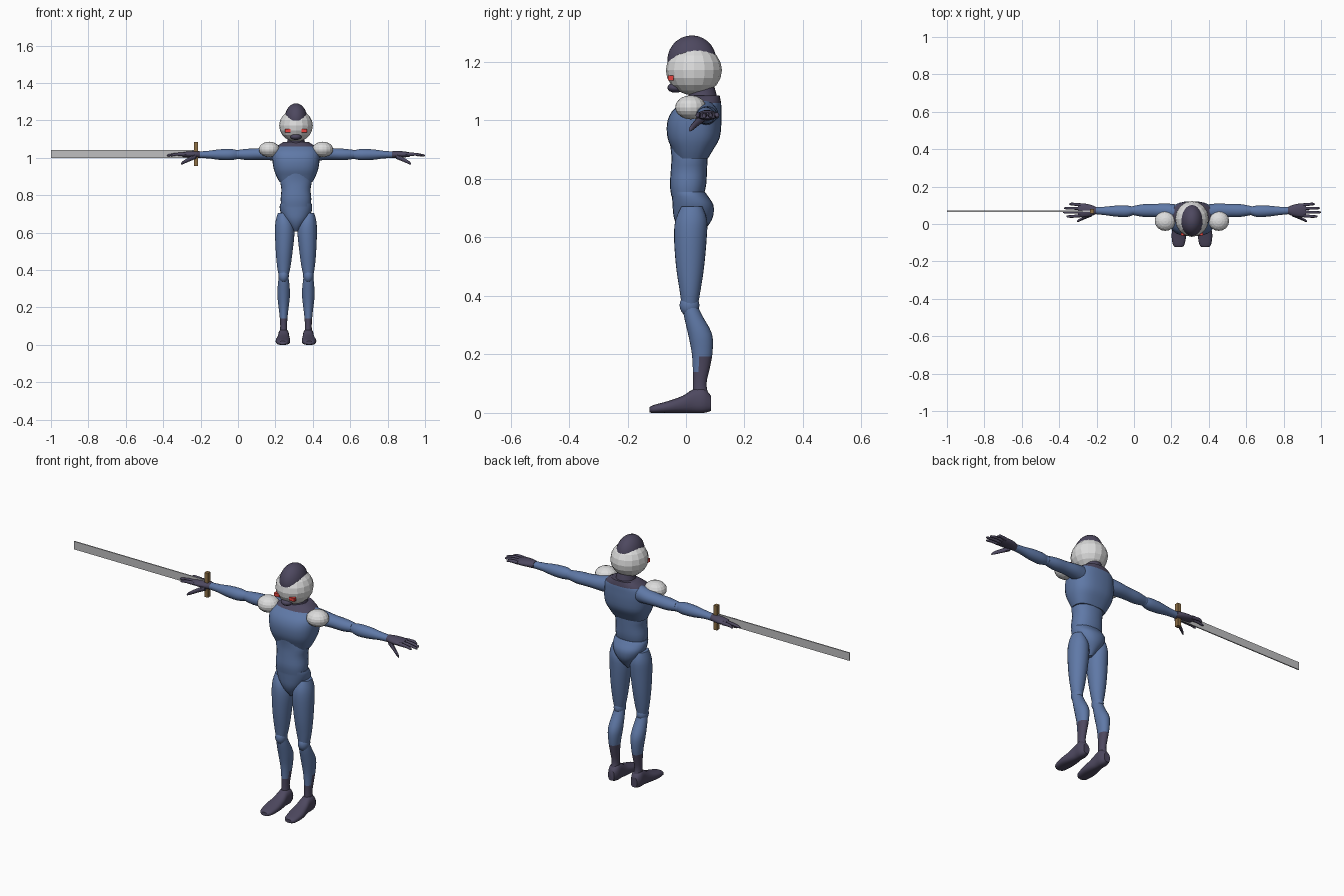
import bpy, bmesh, math
from mathutils import Vector

CX = 0.31   # figure's centre line


def material(name, rgb):
    m = bpy.data.materials.new(name)
    m.diffuse_color = (*rgb, 1)
    return m


BLUE = material("blue suit", (0.115, 0.19, 0.385))
DARK = material("dark purple", (0.075, 0.065, 0.115))
WHITE = material("pale grey", (0.72, 0.72, 0.72))
STEEL = material("steel", (0.52, 0.52, 0.53))
RED = material("red", (0.8, 0.06, 0.05))
BROWN = material("brown", (0.27, 0.16, 0.06))


def finish(name, bm, mats, rule=None, smooth=True):
    bmesh.ops.recalc_face_normals(bm, faces=bm.faces)
    if rule:
        for f in bm.faces:
            f.material_index = 1 if rule(f.calc_center_median()) else 0
    me = bpy.data.meshes.new(name)
    bm.to_mesh(me)
    bm.free()
    for m in mats:
        me.materials.append(m)
    ob = bpy.data.objects.new(name, me)
    bpy.context.collection.objects.link(ob)
    if smooth:
        bpy.ops.object.select_all(action='DESELECT')
        ob.select_set(True)
        bpy.context.view_layer.objects.active = ob
        bpy.ops.object.shade_smooth_by_angle(angle=math.radians(40))
    return ob


def spline(rings, n):
    """Catmull-Rom resampling of the ring list."""
    pts = [Vector(r) for r in rings]
    out = []
    for i in range(len(pts) - 1):
        a, b = pts[max(i - 1, 0)], pts[i]
        c, d = pts[i + 1], pts[min(i + 2, len(pts) - 1)]
        for k in range(n):
            t = k / n
            out.append(0.5 * (2 * b + (c - a) * t + (2 * a - 5 * b + 4 * c - d) * t * t
                              + (3 * b - a - 3 * c + d) * t ** 3))
    return out + [pts[-1]]


def loft(name, axis, rings, mats, side=1, rule=None, seg=20, steps=3, power=1.0):
    """Rings: (position, centre a, centre b, radius a, radius b); x is measured from CX."""
    bm = bmesh.new()
    others = [i for i in range(3) if i != axis]
    loops = []
    for t, ca, cb, ra, rb in spline(rings, steps):
        loop = []
        for k in range(seg):
            u = 2 * math.pi * k / seg
            c, s = math.cos(u), math.sin(u)
            p = [0, 0, 0]
            p[axis] = t
            p[others[0]] = ca + ra * math.copysign(abs(c) ** power, c)
            p[others[1]] = cb + rb * math.copysign(abs(s) ** power, s)
            loop.append(bm.verts.new((CX + side * p[0], p[1], max(p[2], 0))))
        loops.append(loop)
    for a, b in zip(loops, loops[1:]):
        for k in range(seg):
            j = (k + 1) % seg
            bm.faces.new((a[k], a[j], b[j], b[k]))
    bm.faces.new(loops[0])
    bm.faces.new(loops[-1])
    return finish(name, bm, mats, rule)


def ball(name, centre, radii, mat, seg=16, rings=10, smooth=False):
    bm = bmesh.new()
    bmesh.ops.create_uvsphere(bm, u_segments=seg, v_segments=rings, radius=1)
    bmesh.ops.scale(bm, vec=radii, verts=bm.verts)
    bmesh.ops.translate(bm, vec=centre, verts=bm.verts)
    return finish(name, bm, [mat], smooth=smooth)


def box(name, centre, size, mat):
    bm = bmesh.new()
    bmesh.ops.create_cube(bm, size=1)
    bmesh.ops.scale(bm, vec=size, verts=bm.verts)
    bmesh.ops.translate(bm, vec=centre, verts=bm.verts)
    return finish(name, bm, [mat], smooth=False)


# Torso: chest with dark collar, abdomen, pelvis
loft("chest", 2, [(.87, 0, .02, .088, .055), (.90, 0, .023, .104, .07), (.94, 0, .026, .119, .089),
                  (.99, 0, .028, .126, .093), (1.03, 0, .036, .124, .085), (1.06, 0, .052, .104, .068),
                  (1.085, 0, .065, .066, .05)],
     [BLUE, DARK], rule=lambda c: c.z > 1.062, seg=28, power=.8)
loft("neck", 2, [(1.05, 0, .06, .06, .052), (1.09, 0, .056, .046, .048), (1.15, 0, .045, .04, .042)], [DARK])
loft("abdomen", 2, [(.74, 0, .005, .078, .055), (.78, 0, .007, .082, .062), (.83, 0, .01, .078, .062),
                    (.88, 0, .012, .083, .062), (.94, 0, .01, .06, .068)], [BLUE], seg=24, power=.9)
loft("pelvis", 2, [(.605, 0, .02, .012, .025), (.635, 0, .022, .036, .05), (.67, 0, .025, .064, .067),
                   (.71, 0, .024, .083, .07), (.74, 0, .014, .087, .062), (.755, 0, .007, .083, .058)],
     [BLUE], seg=24, power=.9)

# Head: pale ball, dark inner head with crown and chin
ball("helmet", (CX, .027, 1.172), (.09, .096, .086), WHITE)
ball("crown", (CX, .02, 1.205), (.061, .084, .086), DARK, 24, 14, True)
ball("chin", (CX, -.036, 1.112), (.03, .028, .017), DARK, 16, 8, True)

for s, tag in ((1, "left"), (-1, "right")):
    # Eye and shoulder guard
    box(tag + "_eye", (CX + s * .044, -.052, 1.145), (.03, .018, .017), RED)
    ball(tag + "_shoulder_guard", (CX + s * .143, .016, 1.045), (.056, .053, .041), WHITE)

    # Arm
    loft(tag + "_upper_arm", 0, [(.09, .065, 1.025, .04, .043), (.14, .07, 1.023, .04, .036),
                                 (.2, .072, 1.02, .035, .031), (.26, .072, 1.018, .034, .03),
                                 (.31, .072, 1.018, .025, .024)], [BLUE], s)
    ball(tag + "_elbow", (CX + s * .312, .072, 1.017), (.028, .024, .024), BLUE, 16, 10, True)
    loft(tag + "_forearm", 0, [(.315, .07, 1.017, .022, .024), (.35, .068, 1.017, .031, .03),
                               (.41, .069, 1.017, .029, .028), (.47, .07, 1.017, .022, .02),
                               (.53, .072, 1.016, .018, .017)],
         [BLUE, DARK], s, rule=lambda c: abs(c.x - CX) > .505)

    # Hand with four fingers and a thumb
    loft(tag + "_palm", 0, [(.515, .072, 1.017, .02, .018), (.54, .072, 1.018, .03, .018),
                            (.58, .073, 1.018, .037, .016), (.61, .073, 1.017, .035, .011)], [DARK], s)
    for i, tip in enumerate((.672, .69, .684, .658)):
        y = .045 + .019 * i
        fan = y + (i - 1.5) * .003
        loft(f"{tag}_finger_{i + 1}", 0, [(.595, y, 1.018, .009, .01), (.64, fan, 1.019, .0075, .008),
                                          (tip - .008, fan, 1.013, .006, .006),
                                          (tip, fan, 1.012, .002, .002)], [DARK], s, seg=10, steps=2)
    loft(tag + "_thumb", 0, [(.535, .055, 1.008, .014, .014), (.57, .037, .992, .01, .012),
                             (.605, .019, .974, .007, .009), (.616, .013, .966, .003, .003)],
         [DARK], s, seg=10, steps=2)

    # Leg
    loft(tag + "_thigh", 2, [(.37, .066, .013, .026, .028), (.42, .065, .014, .036, .036),
                             (.5, .063, .014, .045, .048), (.6, .06, .015, .052, .056),
                             (.66, .063, .018, .046, .054), (.705, .073, .02, .024, .036)],
         [BLUE], s, seg=24)
    ball(tag + "_knee", (CX + s * .066, .012, .368), (.028, .034, .038), BLUE, 16, 10, True)
    loft(tag + "_shin", 2, [(.06, .066, .05, .021, .028), (.1, .066, .047, .018, .023),
                            (.16, .066, .053, .022, .03), (.21, .066, .055, .028, .036),
                            (.27, .066, .048, .034, .041), (.33, .066, .025, .03, .032),
                            (.365, .066, .014, .025, .026)],
         [BLUE, DARK], s, rule=lambda c: c.z < (.185 if c.y > .04 else .145))
    loft(tag + "_foot", 1, [(-.124, .071, .011, .018, .009), (-.11, .071, .013, .031, .014),
                            (-.06, .07, .02, .039, .021), (-.01, .067, .029, .034, .03),
                            (.025, .066, .04, .029, .041), (.06, .066, .042, .029, .043),
                            (.085, .066, .033, .018, .026)], [DARK], s, power=.8)

# Sword held across the right hand
box("sword_blade", (-.61, .068, 1.02), (.78, .006, .042), STEEL)
box("sword_guard", (-.225, .068, 1.021), (.02, .022, .128), BROWN)
